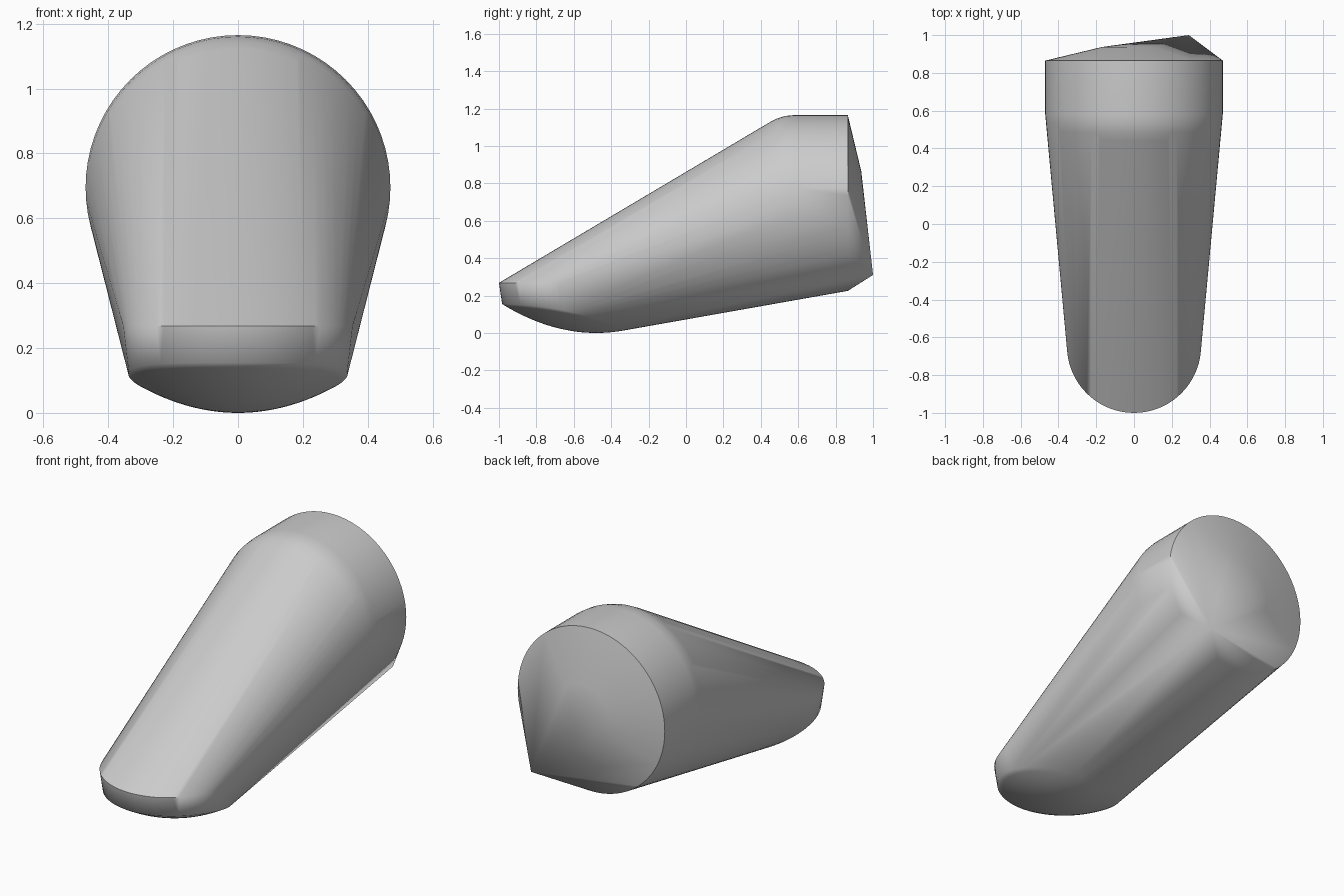
import bpy, bmesh
from math import sin, cos, pi, radians

cube = bpy.data.objects.get("Cube")
if cube:
    bpy.data.objects.remove(cube, do_unlink=True)

SEG = 72
TURNS = [2 * pi * i / SEG for i in range(SEG)]
AXIS_Z, TOE_Y = 0.695, -0.645


def upright_ring(y, r):
    """Ring facing along y, around the barrel axis."""
    return [(r * cos(a), y, AXIS_Z + r * sin(a)) for a in TURNS]


def sole_height(x, y):
    """Shallow bowl under the toe."""
    return 0.9 * x ** 2 + 0.61 * (y + 0.48) ** 2


points = []

# Rear barrel: rim plus a rounded forward shoulder
RIM, FILLET = 0.47, 0.25
points += upright_ring(0.865, RIM)
for k in range(9):
    t = radians(90) * k / 8
    points += upright_ring(0.58 - FILLET * sin(t), RIM - FILLET * (1 - cos(t)))

# Rear cap: small inner ring and an off-centre tip
points += upright_ring(0.937, 0.17)
points.append((0.29, 1.0, 0.31))

# Toe: flat upper rim and bowl-shaped sole
points += [(0.355 * cos(a), TOE_Y + 0.355 * sin(a), 0.268) for a in TURNS]
for k in range(1, 13):
    r = 0.338 * k / 12
    for a in TURNS:
        x, y = r * cos(a), TOE_Y + r * sin(a)
        points.append((x, y, sole_height(x, y)))

# Stretch a single skin over all the sections
bm = bmesh.new()
for p in points:
    bm.verts.new(p)
hull = bmesh.ops.convex_hull(bm, input=bm.verts[:])
spare = {v for v in hull["geom_interior"] + hull["geom_unused"]
         if isinstance(v, bmesh.types.BMVert)}
bmesh.ops.delete(bm, geom=list(spare), context='VERTS')
bmesh.ops.recalc_face_normals(bm, faces=bm.faces[:])
mesh = bpy.data.meshes.new("tapered_body")
bm.to_mesh(mesh)
bm.free()

body = bpy.data.objects.new("tapered_body", mesh)
bpy.context.collection.objects.link(body)

# Plain grey finish
grey = bpy.data.materials.new("light_grey")
grey.use_nodes = True
colour = (0.6, 0.6, 0.6, 1)
grey.diffuse_color = colour
grey.node_tree.nodes["Principled BSDF"].inputs["Base Color"].default_value = colour
mesh.materials.append(grey)

bpy.ops.object.select_all(action='DESELECT')
body.select_set(True)
bpy.context.view_layer.objects.active = body
bpy.ops.object.shade_smooth_by_angle(angle=radians(58))
